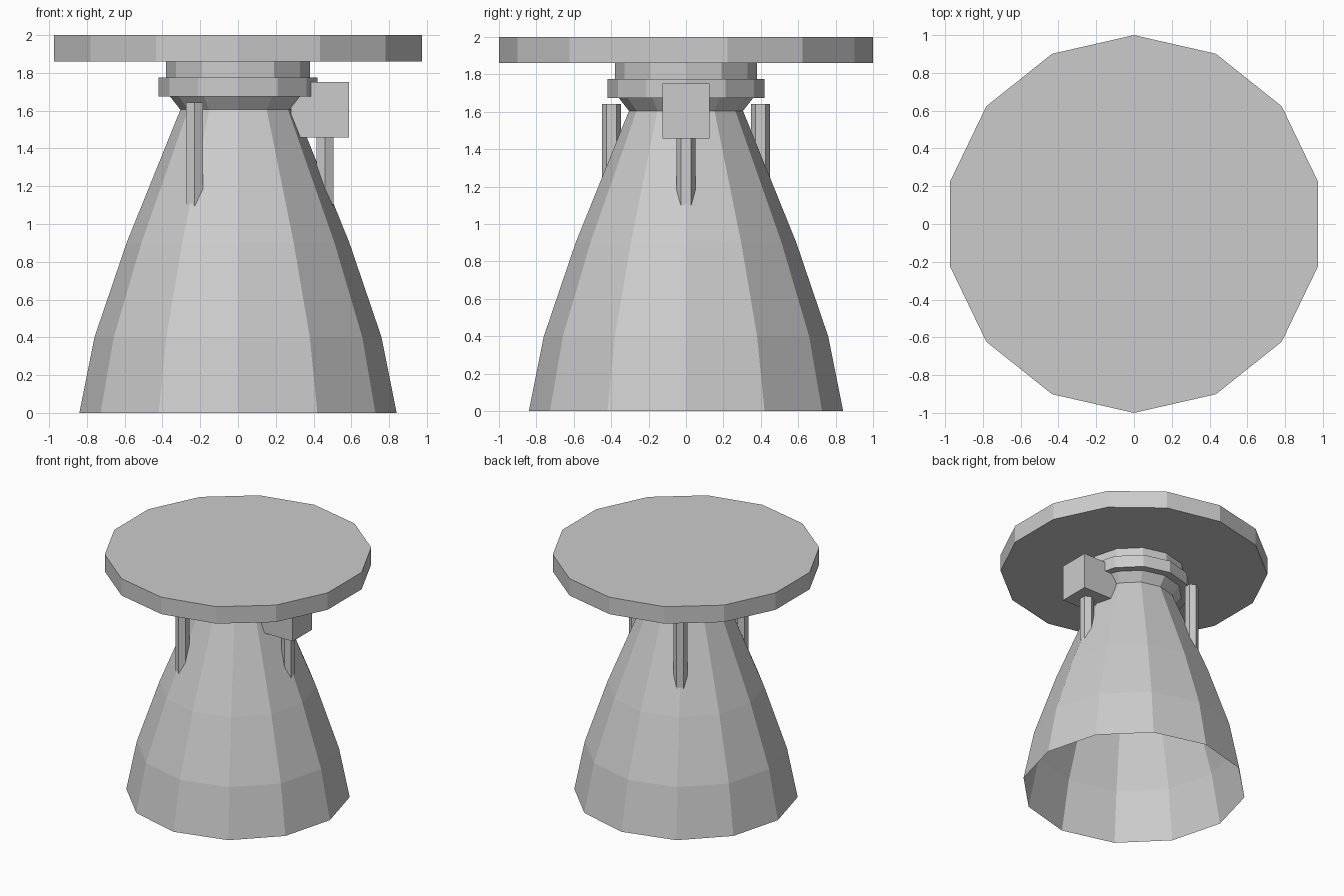
import bpy, bmesh, math

if "Cube" in bpy.data.objects:
    bpy.data.objects.remove(bpy.data.objects["Cube"])

grey = bpy.data.materials.new("plain grey")
grey.diffuse_color = (0.6, 0.6, 0.6, 1)
grey.use_nodes = True
grey.node_tree.nodes["Principled BSDF"].inputs["Base Color"].default_value = grey.diffuse_color


def finish(bm, name):
    bmesh.ops.recalc_face_normals(bm, faces=bm.faces)
    mesh = bpy.data.meshes.new(name)
    bm.to_mesh(mesh)
    bm.free()
    mesh.materials.append(grey)
    obj = bpy.data.objects.new(name, mesh)
    bpy.context.collection.objects.link(obj)
    return obj


def lathe(name, profile, sides, start=0.0, centre=(0, 0), capped=True):
    """Stack flat-sided rings given as (radius, height)."""
    bm = bmesh.new()
    rings = []
    for r, z in profile:
        ring = []
        for i in range(sides):
            a = start + math.tau * i / sides
            ring.append(bm.verts.new((centre[0] + r * math.cos(a),
                                      centre[1] + r * math.sin(a), z)))
        rings.append(ring)
    for low, high in zip(rings, rings[1:]):
        for i in range(sides):
            j = (i + 1) % sides
            bm.faces.new((low[i], low[j], high[j], high[i]))
    if capped:
        bm.faces.new(rings[0][::-1])
        bm.faces.new(rings[-1])
    return finish(bm, name)


def box(name, lo, hi):
    bm = bmesh.new()
    bmesh.ops.create_cube(bm, size=1)
    for v in bm.verts:
        v.co = [(a + b) / 2 + c * (b - a) for a, b, c in zip(lo, hi, v.co)]
    return finish(bm, name)


# Flared bell, open at the bottom
lathe("bell", [(0.84, 0), (0.76, 0.4), (0.59, 0.9), (0.305, 1.605)], 12, capped=False)

# Stepped collar between bell and top plate
lathe("collar", [(0.305, 1.605), (0.36, 1.675), (0.42, 1.675), (0.42, 1.775),
                 (0.38, 1.775), (0.38, 1.86)], 12)

# Round top plate
lathe("top_plate", [(1, 1.86), (1, 2)], 14, start=math.pi / 2)

# Three upright rods sunk into the bell
for n in range(3):
    a = math.tau * n / 3
    lathe(f"rod_{n + 1}", [(0.052, 1.06), (0.052, 1.642)], 6, start=math.pi / 2,
          centre=(0.46 * math.cos(a), 0.46 * math.sin(a)))

# Control box on the right side
box("control_box", (0.28, -0.125, 1.458), (0.588, 0.125, 1.752))
